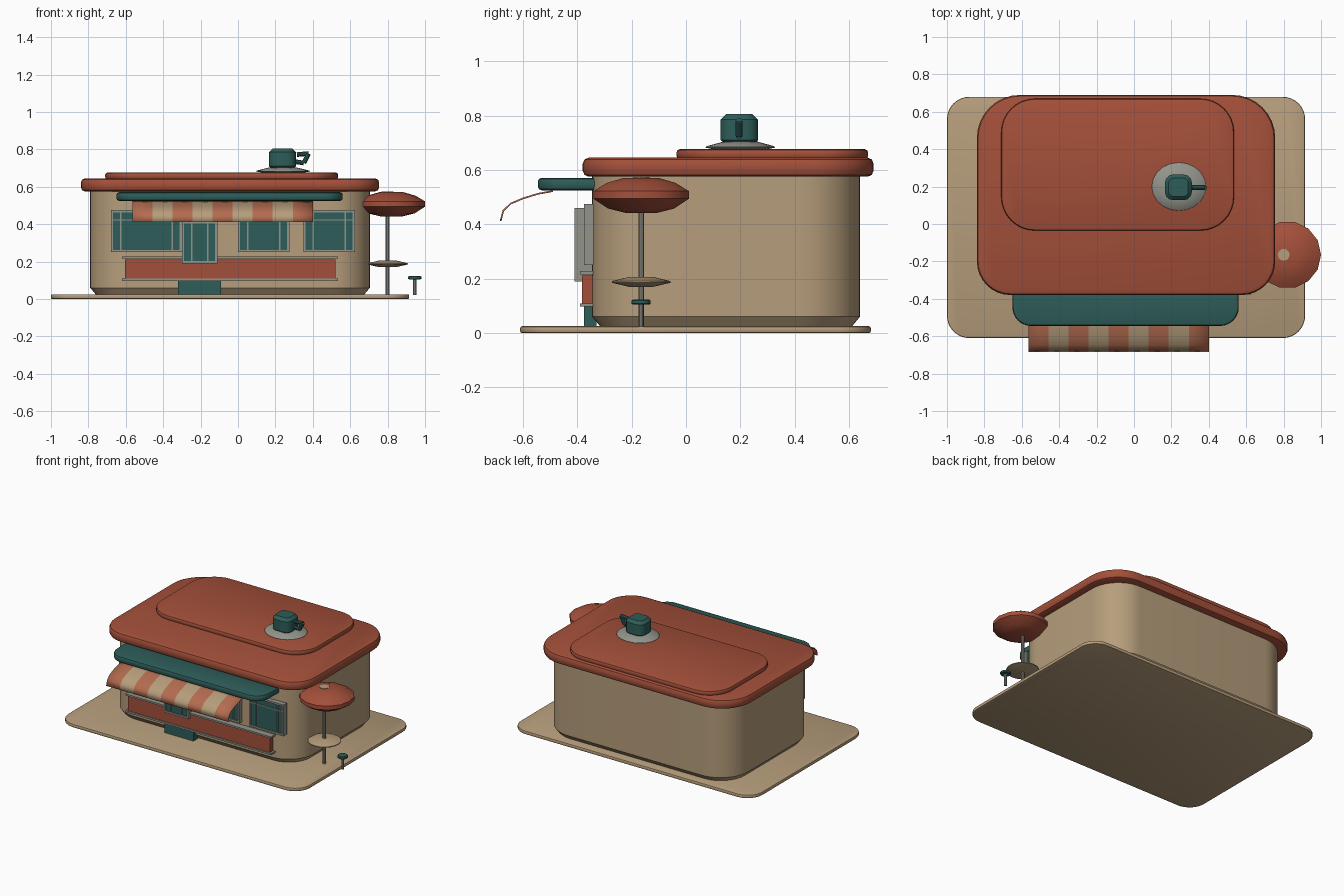
import bpy
import bmesh
from math import sin, cos, pi, radians
from mathutils import Vector

cube = bpy.data.objects.get("Cube")
if cube:
    bpy.data.objects.remove(cube)


def material(name, r, g, b):
    m = bpy.data.materials.new(name)
    m.use_nodes = True
    m.diffuse_color = (r, g, b, 1)
    m.node_tree.nodes["Principled BSDF"].inputs["Base Color"].default_value = (r, g, b, 1)
    return m


TAN = material("sand", 0.47, 0.34, 0.2)
RED = material("brick red", 0.37, 0.08, 0.042)
GREEN = material("deep teal", 0.027, 0.11, 0.1)
GREY = material("warm grey", 0.29, 0.3, 0.26)
ORANGE = material("terracotta", 0.46, 0.15, 0.08)


def finish(name, bm, *mats):
    bmesh.ops.recalc_face_normals(bm, faces=bm.faces)
    mesh = bpy.data.meshes.new(name)
    bm.to_mesh(mesh)
    bm.free()
    obj = bpy.data.objects.new(name, mesh)
    bpy.context.collection.objects.link(obj)
    for m in mats:
        mesh.materials.append(m)
    bpy.ops.object.select_all(action="DESELECT")
    obj.select_set(True)
    bpy.context.view_layer.objects.active = obj
    bpy.ops.object.shade_smooth_by_angle(angle=radians(35))
    return obj


def loft(name, rings, mat):
    """Skin stacked rings of points and cap both ends."""
    bm = bmesh.new()
    loops = [[bm.verts.new(p) for p in ring] for ring in rings]
    n = len(loops[0])
    for a, b in zip(loops, loops[1:]):
        for i in range(n):
            j = (i + 1) % n
            bm.faces.new((a[i], a[j], b[j], b[i]))
    bm.faces.new(loops[0])
    bm.faces.new(loops[-1])
    return finish(name, bm, mat)


def slab(name, x, y, layers, front_r, back_r, mat, seg=8):
    """Rounded rectangle; layers are (inset, z) pairs from bottom to top."""
    rings = []
    for inset, z in layers:
        ring = []
        for k, (cx, cy) in enumerate(((1, 1), (0, 1), (0, 0), (1, 0))):
            full = back_r if cy else front_r
            px = x[cx] + (full if cx == 0 else -full)
            py = y[cy] + (full if cy == 0 else -full)
            for s in range(seg + 1):
                a = (k + s / seg) * pi / 2
                r = full - inset
                ring.append((px + r * cos(a), py + r * sin(a), z))
        rings.append(ring)
    return loft(name, rings, mat)


def soft(z0, z1, b):
    """Layers for a slab with rounded top and bottom edges."""
    return [(b, z0), (b * 0.3, z0 + b * 0.3), (0, z0 + b), (0, z1 - b), (b * 0.3, z1 - b * 0.3), (b, z1)]


def lathe(name, centre, profile, mat, sides=24, squash=1.0):
    rings = [[(centre[0] + r * cos(2 * pi * i / sides), centre[1] + squash * r * sin(2 * pi * i / sides), z)
              for i in range(sides)] for r, z in profile]
    return loft(name, rings, mat)


def box(name, x, y, z, mat):
    return loft(name, [[(x[0], y[0], h), (x[1], y[0], h), (x[1], y[1], h), (x[0], y[1], h)] for h in z], mat)


def rod(name, a, b, r, mat, sides=10):
    a, b = Vector(a), Vector(b)
    turn = (b - a).to_track_quat("Z", "Y")
    circle = [turn @ Vector((r * cos(2 * pi * i / sides), r * sin(2 * pi * i / sides), 0)) for i in range(sides)]
    return loft(name, [[p + v for v in circle] for p in (a, b)], mat)


# Ground, walls and stepped roof
slab("ground_slab", (-1, 0.915), (-0.61, 0.68), soft(0, 0.025, 0.007), 0.12, 0.12, TAN)
slab("walls", (-0.79, 0.705), (-0.345, 0.64), [(0.03, 0.024), (0, 0.06), (0, 0.59)], 0.2, 0.22, TAN, 12)
slab("main_roof", (-0.84, 0.755), (-0.38, 0.69), soft(0.575, 0.645, 0.022), 0.18, 0.23, RED)
slab("upper_roof", (-0.71, 0.535), (-0.035, 0.67), soft(0.64, 0.676, 0.012), 0.18, 0.18, RED)

# Rooftop cup on its saucer
CUP = (0.24, 0.2)
lathe("saucer", CUP, [(0.1, 0.674), (0.145, 0.682), (0.14, 0.687), (0.07, 0.704)], GREY, 20, 0.89)
slab("cup", (0.165, 0.31), (0.127, 0.265),
     [(0.015, 0.695), (0, 0.71), (0, 0.785), (0.02, 0.805)], 0.045, 0.045, GREEN, 3)
grip = [(0.3, 0.735), (0.352, 0.727), (0.378, 0.778), (0.315, 0.772)]
for i, (p, q) in enumerate(zip(grip, grip[1:])):
    rod(f"cup_handle_{i + 1}", (p[0], 0.195, p[1]), (q[0], 0.195, q[1]), 0.013, GREEN)

# Front canopy
slab("canopy", (-0.65, 0.56), (-0.545, -0.3), soft(0.525, 0.571, 0.014), 0.1, 0.03, GREEN)

# Striped awning
profile = [(-0.49, 0.522), (-0.545, 0.512), (-0.6, 0.495), (-0.645, 0.476), (-0.672, 0.45), (-0.682, 0.412)]
stripes = 9
bm = bmesh.new()
for s in range(stripes):
    x0, x1 = (-0.565 + 0.965 * (s + e) / stripes for e in (0, 1))
    rows = [(bm.verts.new((x0, y, z)), bm.verts.new((x1, y, z))) for y, z in profile]
    for a, b in zip(rows, rows[1:]):
        bm.faces.new((a[0], a[1], b[1], b[0])).material_index = s % 2
bmesh.ops.remove_doubles(bm, verts=bm.verts, dist=0.0005)
awning = finish("awning", bm, ORANGE, TAN)
thick = awning.modifiers.new("thickness", "SOLIDIFY")
thick.thickness = 0.006
thick.offset = 0


def window(name, x, z, y, back):
    """Glazed panel with border, two mullions and a transom."""
    w = 0.012
    box(name + "_glass", (x[0] + w / 2, x[1] - w / 2), (y + 0.008, back), (z[0] + w / 2, z[1] - w / 2), GREEN)
    for side, h in (("bottom", z[0]), ("top", z[1] - w)):
        box(f"{name}_{side}_frame", x, (y, back), (h, h + w), GREY)
    for side, v in (("right", x[0]), ("left", x[1] - w)):
        box(f"{name}_{side}_frame", (v, v + w), (y, back), z, GREY)
    for side, v in (("right", x[0] + 0.052), ("left", x[1] - 0.052)):
        box(f"{name}_{side}_mullion", (v - 0.004, v + 0.004), (y, y + 0.01), z, GREY)
    box(name + "_transom", x, (y + 0.001, y + 0.01), (z[1] - 0.055, z[1] - 0.049), GREY)


# Windows and serving hatch
window("right_window", (-0.68, -0.3), (0.25, 0.475), -0.376, -0.34)
window("middle_window", (0.0, 0.275), (0.25, 0.475), -0.376, -0.34)
window("left_window", (0.35, 0.625), (0.25, 0.475), -0.376, -0.34)
window("serving_hatch", (-0.3, -0.11), (0.19, 0.46), -0.41, -0.345)

# Counter panel, rails and step
box("counter_panel", (-0.605, 0.52), (-0.382, -0.33), (0.105, 0.212), RED)
for name, z in (("upper_rail", 0.222), ("lower_rail", 0.103)):
    box(name, (-0.62, 0.535), (-0.39, -0.33), (z - 0.006, z + 0.006), GREY)
box("step", (-0.32, -0.09), (-0.375, -0.33), (0.024, 0.1), GREEN)

# Parasol with table
lathe("parasol", (0.82, -0.165),
      [(0.06, 0.442), (0.125, 0.458), (0.18, 0.494), (0.18, 0.522), (0.13, 0.552), (0.065, 0.571)], RED, 14)
rod("parasol_pole", (0.8, -0.165, 0.02), (0.8, -0.165, 0.46), 0.011, GREY)
lathe("parasol_cap", (0.8, -0.165), [(0.032, 0.565), (0.032, 0.574)], TAN, 10)
lathe("table", (0.8, -0.165), [(0.045, 0.17), (0.108, 0.185), (0.108, 0.191), (0.045, 0.206)], TAN, 20)

# Stool
rod("stool_leg", (0.945, -0.165, 0.022), (0.945, -0.165, 0.11), 0.009, GREY)
lathe("stool_seat", (0.945, -0.165), [(0.03, 0.104), (0.035, 0.108), (0.035, 0.119), (0.03, 0.123)], GREEN, 12)
